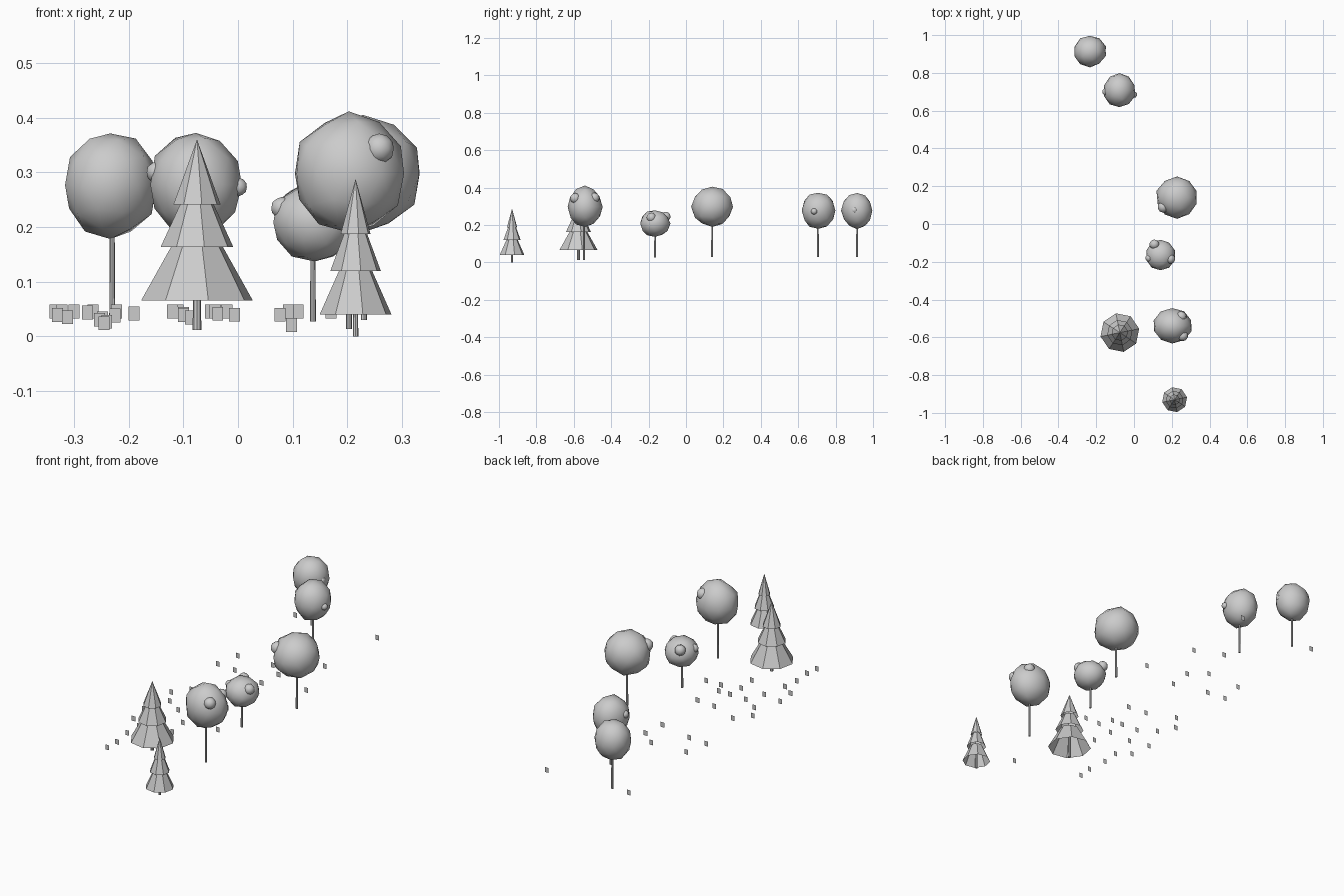
import bpy, bmesh, random
from math import pi, cos, sin
from mathutils import Matrix, Vector

if "Cube" in bpy.data.objects:
    bpy.data.objects.remove(bpy.data.objects["Cube"])

random.seed(4)


def finish(bm, name, smooth=False):
    me = bpy.data.meshes.new(name)
    bm.to_mesh(me)
    bm.free()
    for p in me.polygons:
        p.use_smooth = smooth
    ob = bpy.data.objects.new(name, me)
    bpy.context.collection.objects.link(ob)
    return ob


def ground(y):
    # gentle slope, level from the middle to the back
    return 0.03 if y > -0.1 else max(0, 0.03 * (y + 0.93) / 0.83)


def ring(bm, x, y, z, r, n, turn):
    return [bm.verts.new((x + r * cos(turn + 2 * pi * i / n),
                          y + r * sin(turn + 2 * pi * i / n), z)) for i in range(n)]


def trunk(name, x, y, z0, z1, r0, r1, n=8):
    bm = bmesh.new()
    bmesh.ops.create_cone(bm, cap_ends=True, segments=n, radius1=r0, radius2=r1,
                          depth=z1 - z0, matrix=Matrix.Translation((x, y, (z0 + z1) / 2)))
    finish(bm, name)


def skirts(name, x, y, tiers, n=8, turn=0.2):
    # stacked open cone skirts; the last one closes to a tip
    bm = bmesh.new()
    for r0, z0, r1, z1 in tiers:
        low = ring(bm, x, y, z0, r0, n, turn)
        if r1:
            high = ring(bm, x, y, z1, r1, n, turn)
            for i in range(n):
                j = (i + 1) % n
                bm.faces.new((low[i], low[j], high[j], high[i]))
        else:
            tip = bm.verts.new((x, y, z1))
            for i in range(n):
                bm.faces.new((low[i], low[(i + 1) % n], tip))
    finish(bm, name)


def crown(name, lo, hi, pull, bumps):
    # faceted-outline leaf ball; pull stretches the (bottom, top) points
    lo, hi = Vector(lo), Vector(hi)
    c, h = (lo + hi) / 2, (hi - lo) / 2
    bm = bmesh.new()
    bmesh.ops.create_icosphere(bm, subdivisions=2, radius=1)
    for v in bm.verts:
        k = 1.01 + random.uniform(-0.035, 0.035)
        if abs(v.co.z) > 0.98:
            k = pull[0] if v.co.z < 0 else pull[1]
        v.co = Vector((v.co.x * h.x, v.co.y * h.y, v.co.z * h.z)) * k + c
    finish(bm, name, True)
    # small leaf clumps just breaking the surface
    for i, (x, y, z, r) in enumerate(bumps):
        bm = bmesh.new()
        bmesh.ops.create_icosphere(bm, subdivisions=2, radius=r,
                                   matrix=Matrix.Translation((x, y, z)))
        finish(bm, f"{name}_clump_{i + 1}", True)


# conifers
skirts("small_conifer_needles", 0.215, -0.93,
       [(0.067, 0.04, 0.030, 0.122), (0.047, 0.12, 0.021, 0.189), (0.028, 0.187, 0, 0.288)])
trunk("small_conifer_trunk", 0.215, -0.93, 0, 0.13, 0.005, 0.004)
skirts("large_conifer_needles", -0.075, -0.575,
       [(0.104, 0.066, 0.047, 0.166), (0.068, 0.163, 0.031, 0.242), (0.044, 0.241, 0, 0.36)])
trunk("large_conifer_trunk", -0.075, -0.575, 0.012, 0.18, 0.008, 0.006)

# round trees: trunk x, y, crown low corner, crown high corner, pole pull, clumps
TREES = [
    (-0.23, 0.915, (-0.319, 0.832, 0.18), (-0.148, 0.998, 0.373), (1.02, 0.98),
     [(-0.166, 0.9, 0.28, 0.02)]),
    (-0.075, 0.705, (-0.162, 0.617, 0.18), (0.008, 0.798, 0.374), (1.0, 0.98),
     [(0.0, 0.685, 0.273, 0.017), (-0.148, 0.70, 0.30, 0.02)]),
    (0.23, 0.14, (0.118, 0.03, 0.19), (0.339, 0.25, 0.405), (1.0, 1.0),
     [(0.155, 0.09, 0.335, 0.03)]),
    (0.137, -0.165, (0.063, -0.245, 0.137), (0.217, -0.085, 0.28), (1.0, 0.98),
     [(0.192, -0.185, 0.24, 0.026), (0.108, -0.108, 0.245, 0.026), (0.08, -0.18, 0.235, 0.02)]),
    (0.203, -0.545, (0.1, -0.632, 0.19), (0.305, -0.447, 0.405), (1.0, 1.06),
     [(0.258, -0.592, 0.343, 0.028), (0.25, -0.49, 0.345, 0.028)]),
]
for i, (x, y, lo, hi, pull, bumps) in enumerate(TREES):
    crown(f"round_tree_{i + 1}_leaves", lo, hi, pull, bumps)
    trunk(f"round_tree_{i + 1}_trunk", x, y, ground(y), (lo[2] + hi[2]) / 2, 0.0055, 0.004)

# upright grass cards facing the front
GRASS = [(-.335, .935), (.11, .95), (.092, .56), (-.30, .425), (-.11, .433), (-.03, .365),
         (-.322, .30), (-.222, .29), (-.042, .247), (.17, .30), (-.265, .005), (-.322, -.07),
         (-.12, -.053), (-.02, -.063), (-.275, -.15), (-.19, -.203), (-.10, -.207),
         (-.037, -.207), (-.33, -.28), (-.225, -.302), (-.10, -.297), (-.006, -.27),
         (.077, -.27), (-.312, -.386), (-.087, -.40), (-.248, -.434), (-.253, -.52),
         (-.24, -.62), (-.245, -.69), (.098, -.783), (-.05, .62)]
bm = bmesh.new()
for x, y in GRASS:
    z = ground(y) + 0.003
    bm.faces.new([bm.verts.new((x + dx, y, z + dz)) for dx, dz in
                  ((-.01, 0), (.01, 0), (.01, .025), (-.01, .025))])
finish(bm, "grass_tufts")
